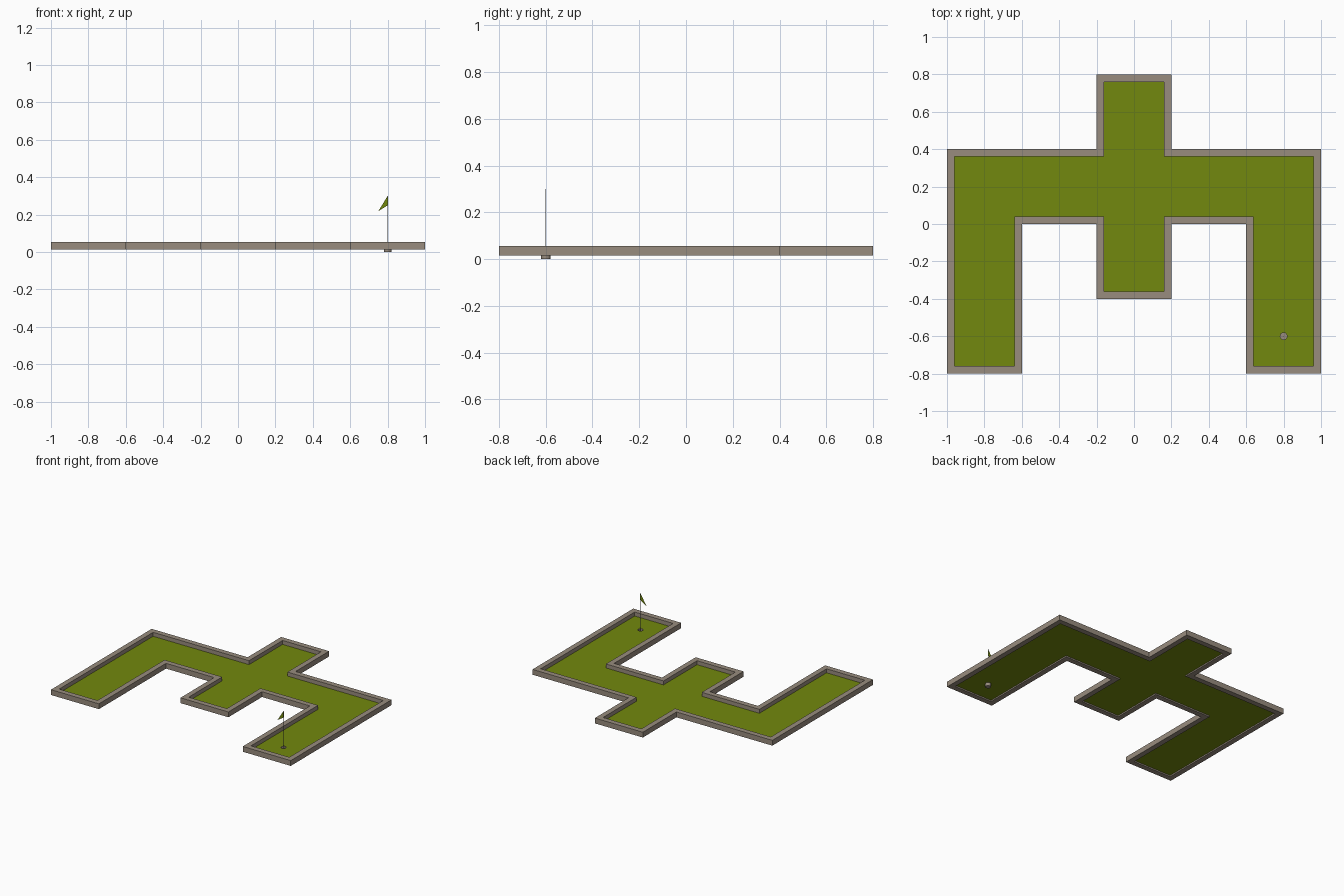
import bpy, bmesh, math
from mathutils import Vector

if "Cube" in bpy.data.objects:
    bpy.data.objects.remove(bpy.data.objects["Cube"])

HOLE = Vector((0.8, -0.6))
HOLE_R, FLOOR_Z, WALL_W = 0.02, 0.025, 0.04
WALL_Z0, WALL_Z1 = 0.015, 0.055


def material(name, srgb):
    m = bpy.data.materials.new(name)
    lin = [(c / 255 / 12.92) if c < 11 else ((c / 255 + 0.055) / 1.055) ** 2.4 for c in srgb]
    m.diffuse_color = (*lin, 1)
    m.use_nodes = True
    m.node_tree.nodes["Principled BSDF"].inputs["Base Color"].default_value = m.diffuse_color
    return m


GREEN = material("turf green", (114, 136, 14))
STONE = material("border stone", (152, 140, 126))
METAL = material("pole grey", (112, 114, 118))


def finish(name, bm, mat, recalc=True):
    if recalc:
        bmesh.ops.recalc_face_normals(bm, faces=bm.faces)
    me = bpy.data.meshes.new(name)
    bm.to_mesh(me)
    bm.free()
    me.materials.append(mat)
    ob = bpy.data.objects.new(name, me)
    bpy.context.collection.objects.link(ob)
    return ob


def inset(points, w):
    """Miter a counter-clockwise right-angled outline inwards by w."""
    out = []
    for i, p in enumerate(points):
        a = (p - points[i - 1]).normalized()
        b = (points[(i + 1) % len(points)] - p).normalized()
        out.append(p + w * (Vector((-a.y, a.x)) + Vector((-b.y, b.x))))
    return out


def loop(bm, points, z):
    return [bm.verts.new((p.x, p.y, z)) for p in points]


# Course outline: right half, then mirrored to the left
half = [(0.2, -0.4), (0.2, 0), (0.6, 0), (0.6, -0.8), (1, -0.8), (1, 0.4), (0.2, 0.4), (0.2, 0.8)]
outer = [Vector(p) for p in half + [(-x, y) for x, y in reversed(half)]]
inner = inset(outer, WALL_W)
ring = [HOLE + HOLE_R * Vector((math.cos(a), math.sin(a)))
        for a in (i * math.tau / 16 for i in range(16))]

# Border wall: rectangular section swept round the outline
bm = bmesh.new()
loops = [loop(bm, outer, WALL_Z0), loop(bm, outer, WALL_Z1),
         loop(bm, inner, WALL_Z1), loop(bm, inner, WALL_Z0)]
n = len(outer)
for k in range(4):
    a, b = loops[k], loops[(k + 1) % 4]
    for i in range(n):
        j = (i + 1) % n
        bm.faces.new((a[i], a[j], b[j], b[i]))
finish("border_wall", bm, STONE)

# Turf sheet with the hole cut out
bm = bmesh.new()
edges = []
for pts in (inner, ring):
    vs = loop(bm, pts, FLOOR_Z)
    edges += [bm.edges.new((vs[i], vs[(i + 1) % len(vs)])) for i in range(len(vs))]
bmesh.ops.triangle_fill(bm, use_beauty=True, edges=edges, normal=(0, 0, 1))
for f in bm.faces:
    f.normal_update()
    if f.normal.z < 0:
        f.normal_flip()
finish("turf", bm, GREEN, recalc=False)

# Cup: thin shell open at the top
bm = bmesh.new()
low, high = loop(bm, ring, 0), loop(bm, ring, FLOOR_Z)
bm.faces.new(low)
for i in range(16):
    j = (i + 1) % 16
    bm.faces.new((low[i], low[j], high[j], high[i]))
cup = finish("hole_cup", bm, STONE)
mod = cup.modifiers.new("thickness", 'SOLIDIFY')
mod.thickness, mod.offset = 0.0015, -1

# Flag pole
bm = bmesh.new()
bmesh.ops.create_cone(bm, cap_ends=True, segments=8, radius1=0.002, radius2=0.002, depth=0.3)
bmesh.ops.translate(bm, verts=bm.verts, vec=(HOLE.x, HOLE.y, 0.15))
finish("flag_pole", bm, METAL)

# Drooping triangular flag
bm = bmesh.new()
bm.faces.new([bm.verts.new((x, HOLE.y, z)) for x, z in ((0.8, 0.3), (0.75, 0.218), (0.8, 0.25))])
finish("flag", bm, GREEN, recalc=False)
